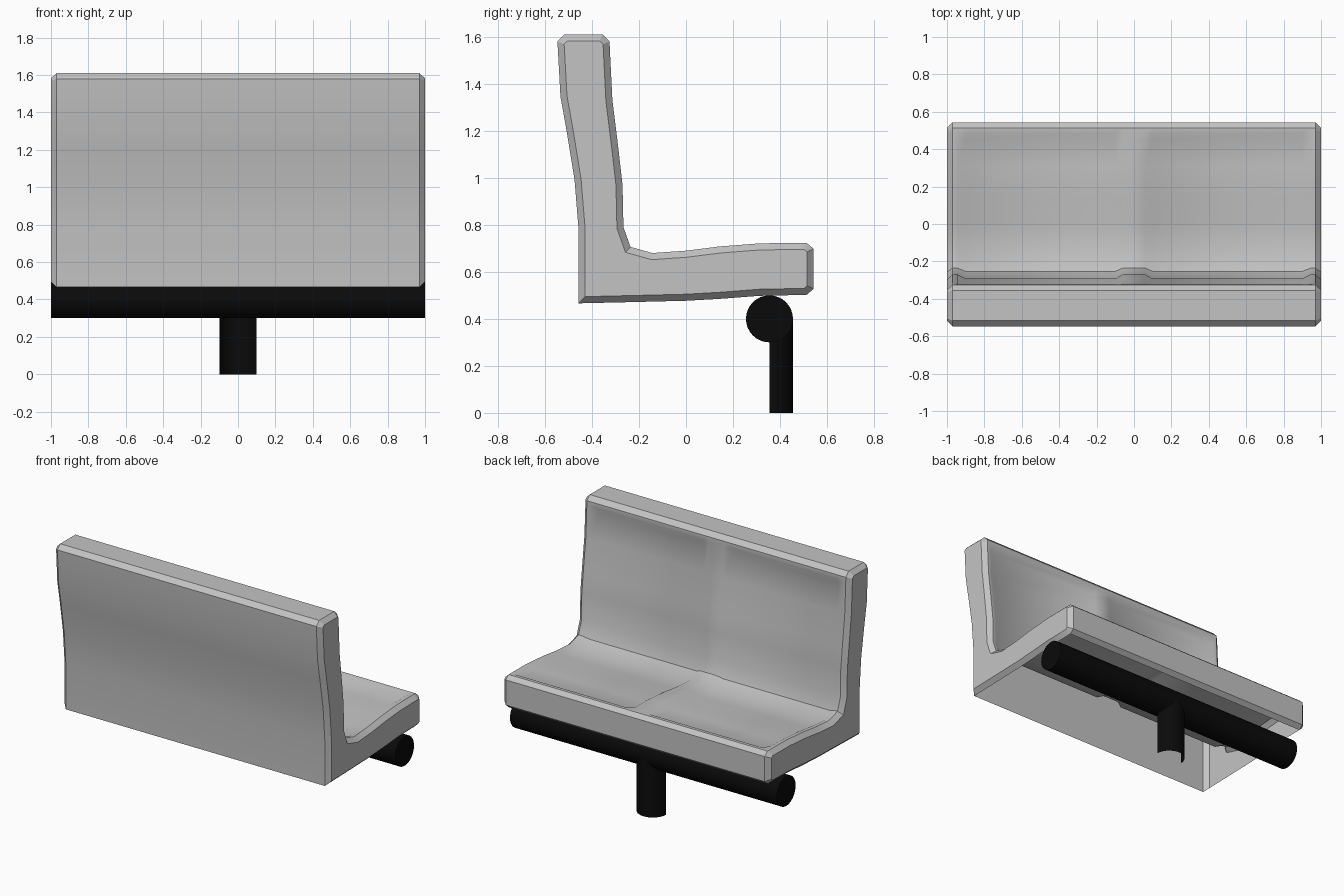
import bpy, bmesh, math
from mathutils import Vector

old = bpy.data.objects.get("Cube")
if old:
    bpy.data.objects.remove(old, do_unlink=True)


def material(name, rgb, rough):
    m = bpy.data.materials.new(name)
    m.use_nodes = True
    m.diffuse_color = (*rgb, 1)
    bsdf = m.node_tree.nodes["Principled BSDF"]
    bsdf.inputs["Base Color"].default_value = (*rgb, 1)
    bsdf.inputs["Roughness"].default_value = rough
    return m


def finish(bm, name, mat, angle=30):
    mesh = bpy.data.meshes.new(name)
    bm.to_mesh(mesh)
    bm.free()
    obj = bpy.data.objects.new(name, mesh)
    bpy.context.collection.objects.link(obj)
    mesh.materials.append(mat)
    bpy.ops.object.select_all(action="DESELECT")
    obj.select_set(True)
    bpy.context.view_layer.objects.active = obj
    bpy.ops.object.shade_smooth_by_angle(angle=math.radians(angle))
    return obj


grey = material("light grey plastic", (0.55, 0.55, 0.55), 0.6)
black = material("black metal", (0.003, 0.003, 0.003), 0.6)

# Side profile (y, z): rear face going up, cushion face coming down, underside
rear = [(-.457, .466), (-.457, .78), (-.474, .99), (-.508, 1.2), (-.534, 1.345),
        (-.547, 1.58), (-.517, 1.61), (-.355, 1.61), (-.325, 1.58)]
cushion = [(-.324, 1.55), (-.322, 1.51), (-.313, 1.33), (-.287, 1.12), (-.27, .97),
           (-.266, .79), (-.236, .706), (-.143, .68), (0, .69), (.143, .708),
           (.313, .721), (.45, .723), (.49, .723)]
nose = [(.513, .723), (.543, .698), (.543, .528), (.513, .502)]
under = [(.313, .498), (.143, .485), (0, .477), (-.2, .472)]
profile = [Vector(p) for p in rear + cushion + nose + under]
count = len(profile)


def inset(i, d):
    """Miter offset of a profile point towards the inside."""
    a, b, c = profile[i - 1], profile[i], profile[(i + 1) % count]
    n1, n2 = ((q - p).normalized() for p, q in ((a, b), (b, c)))
    n1, n2 = Vector((n1.y, -n1.x)), Vector((n2.y, -n2.x))
    return b + (n1 + n2) * d / (1 + n1.dot(n2))


# Bench shell: profile swept across x, bevelled ends, two sunken cushions, open below
half = [.06, .1, .9, .945, .97, 1]
columns = [-x for x in reversed(half)] + half
sunk = range(len(rear) + 1, len(rear) + len(cushion) - 1)
first_open = len(rear) + len(cushion) + len(nose) - 1
bm = bmesh.new()
rings = []
for x in columns:
    ring = []
    for i in range(count):
        depth = 0
        if abs(x) == 1:
            depth = .028
        elif abs(x) in (.1, .9) and i in sunk:
            depth = .022
        p = inset(i, depth)
        ring.append(bm.verts.new((x, p.x, p.y)))
    rings.append(ring)
last = len(rings) - 2
for c, (r, s) in enumerate(zip(rings, rings[1:])):
    for i in range(count):
        if i < first_open or c in (0, last):
            j = (i + 1) % count
            bm.faces.new((r[i], r[j], s[j], s[i]))
bm.faces.new(rings[0])
bm.faces.new(rings[-1])
bmesh.ops.recalc_face_normals(bm, faces=bm.faces)
# Keep the normals pointing outward
if sum(f.normal.z * f.calc_area() for f in bm.faces) < 0:
    bmesh.ops.reverse_faces(bm, faces=bm.faces)
finish(bm, "bench_shell", grey)

# Round support bar under the seat
bar_y, bar_z, radius = .355, .4, .1
bm = bmesh.new()
bmesh.ops.create_cone(bm, cap_ends=True, segments=32, radius1=radius, radius2=radius, depth=2)
for v in bm.verts:
    v.co = (v.co.z, v.co.x + bar_y, v.co.y + bar_z)
bmesh.ops.recalc_face_normals(bm, faces=bm.faces)
finish(bm, "support_bar", black)

# Half-round open leg
bm = bmesh.new()
pairs = []
for k in range(17):
    a = math.pi * k / 16
    x, y = radius * math.cos(a), bar_y + radius * math.sin(a)
    pairs.append((bm.verts.new((x, y, 0)), bm.verts.new((x, y, bar_z))))
for p, q in zip(pairs, pairs[1:]):
    bm.faces.new((p[0], q[0], q[1], p[1]))
finish(bm, "support_leg", black)
